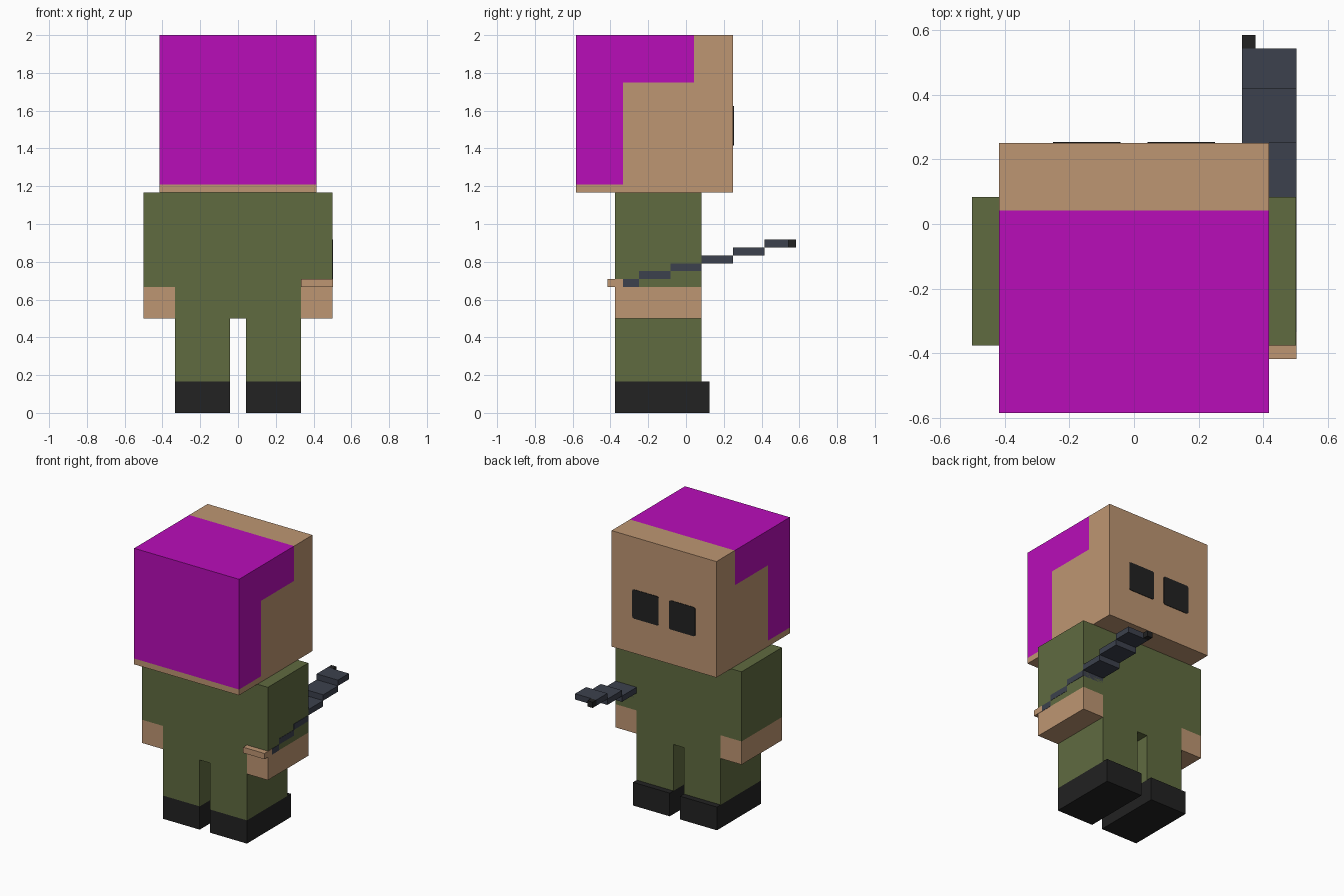
import bpy
import bmesh
from mathutils import Vector

cube = bpy.data.objects.get("Cube")
if cube:
    bpy.data.objects.remove(cube, do_unlink=True)

U = 1 / 24  # one block unit; all parts sit on this grid


def material(name, rgb):
    m = bpy.data.materials.new(name)
    m.use_nodes = True
    m.diffuse_color = (*rgb, 1)
    m.node_tree.nodes["Principled BSDF"].inputs["Base Color"].default_value = (*rgb, 1)
    return m


SKIN = material("skin tan", (0.515, 0.305, 0.17))
HAIR = material("hair magenta", (0.485, 0.004, 0.485))
CLOTH = material("cloth olive", (0.117, 0.147, 0.051))
BLACK = material("soft black", (0.016, 0.016, 0.016))
STEEL = material("blade slate", (0.045, 0.053, 0.074))


def box(name, mat, x, y, z, rim=0.0):
    """Box from (low, high) spans in block units; rim pushes the outer +x face out."""
    low = Vector((x[0], y[0], z[0])) * U
    high = Vector((x[1], y[1], z[1])) * U
    high.x += rim
    bm = bmesh.new()
    bmesh.ops.create_cube(bm, size=1)
    for v in bm.verts:
        v.co = [low[i] + (v.co[i] + 0.5) * (high[i] - low[i]) for i in range(3)]
    mesh = bpy.data.meshes.new(name)
    bm.to_mesh(mesh)
    bm.free()
    mesh.materials.append(mat)
    obj = bpy.data.objects.new(name, mesh)
    bpy.context.scene.collection.objects.link(obj)
    return obj


# Head, cut along the hairline
head = box("head", SKIN, (-10, 10), (-14, 6), (28, 48))
head.data.materials.append(HAIR)
bm = bmesh.new()
bm.from_mesh(head.data)
for axis, place in (("Y", -8), ("Y", 1), ("Z", 29), ("Z", 42)):
    normal = Vector((0, axis == "Y", axis == "Z"))
    bmesh.ops.bisect_plane(bm, geom=bm.verts[:] + bm.edges[:] + bm.faces[:],
                           plane_co=normal * place * U, plane_no=normal)
for f in bm.faces:
    c = f.calc_center_median() / U
    long_hair = c.y < -8 and c.z > 29
    crown = c.y < 1 and c.z > 42
    f.material_index = int(long_hair or crown)
bm.to_mesh(head.data)
bm.free()

# Torso
box("torso", CLOTH, (-8, 8), (-9, 2), (12, 28))

# Paired parts
for side, s in (("left", 1), ("right", -1)):
    def span(a, b):
        return tuple(sorted((a * s, b * s)))

    box(side + "_sleeve", CLOTH, span(8, 12), (-9, 2), (16, 28))
    box(side + "_hand", SKIN, span(8, 12), (-9, 2), (12, 16))
    box(side + "_leg", CLOTH, span(1, 8), (-9, 2), (4, 12))
    box(side + "_boot", BLACK, span(1, 8), (-9, 3), (0, 4))
    eye = box(side + "_eye", BLACK, span(1, 6), (5.95, 6.08), (34, 39))
    bevel = eye.modifiers.new("rounded_corners", "BEVEL")
    bevel.width = 0.012
    bevel.segments = 2
    bevel.limit_method = "WEIGHT"
    weights = eye.data.attributes.new("bevel_weight_edge", "FLOAT", "EDGE")
    for e in eye.data.edges:
        a, b = (eye.data.vertices[i].co for i in e.vertices)
        weights.data[e.index].value = float(abs(a.y - b.y) > 1e-4)

# Stepped blade rising through the left hand
box("blade_grip", SKIN, (8, 12), (-10, -8), (16, 17), rim=0.002)
steps = [-8, -6, -2, 2, 6, 10, 13]
for i, (y0, y1) in enumerate(zip(steps, steps[1:])):
    box(f"blade_step_{i + 1}", STEEL, (8, 12), (y0, y1), (16 + i, 17 + i), rim=0.002)
box("blade_tip", BLACK, (8, 9), (13, 14), (21, 22))
